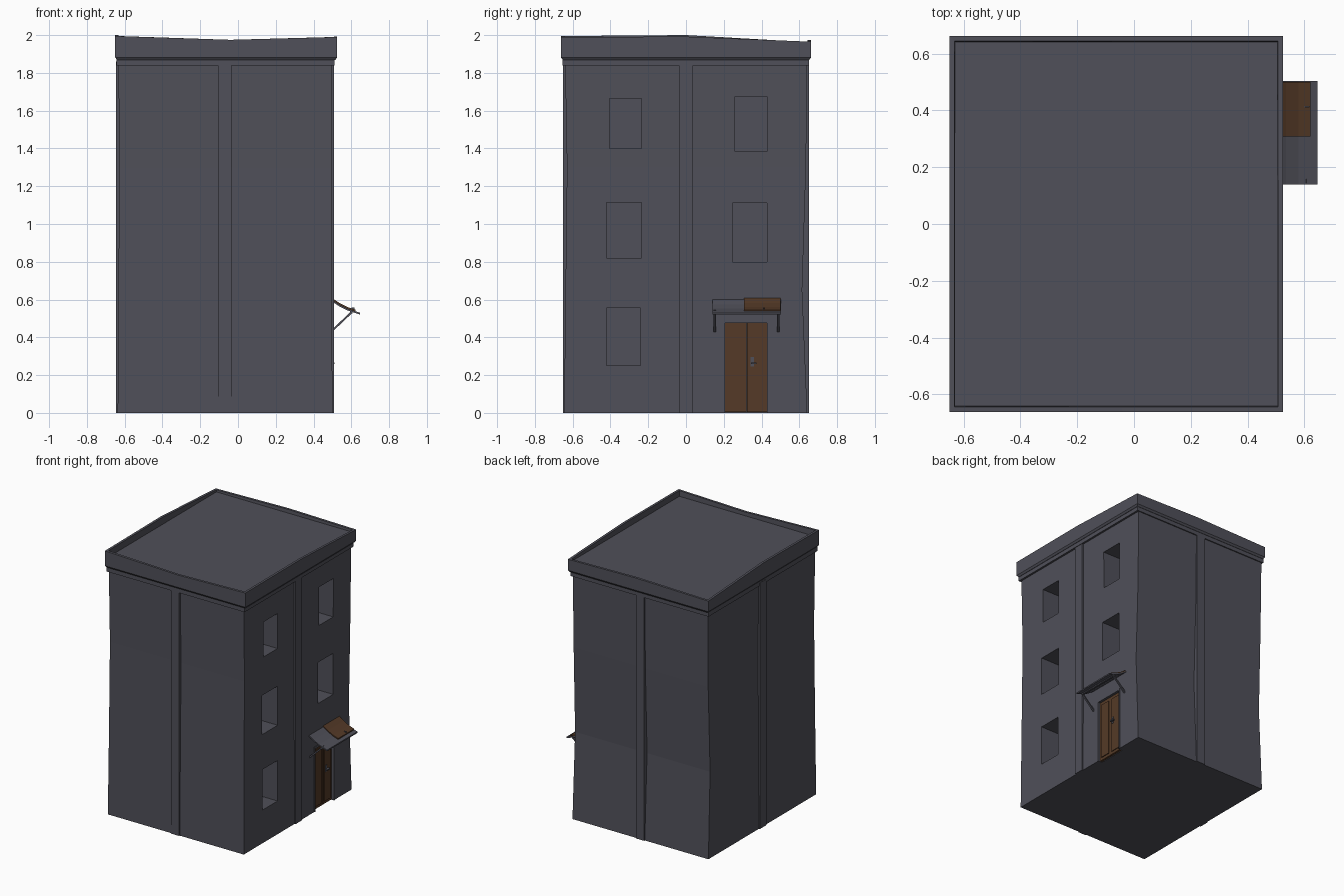
import bpy, bmesh, math
from mathutils import Vector

if "Cube" in bpy.data.objects:
    bpy.data.objects.remove(bpy.data.objects["Cube"])


def material(name, rgb):
    m = bpy.data.materials.new(name)
    m.diffuse_color = (*rgb, 1)
    m.use_nodes = True
    m.node_tree.nodes["Principled BSDF"].inputs["Base Color"].default_value = m.diffuse_color
    return m


GREY = material("slate grey", (0.08, 0.08, 0.1))
BROWN = material("door brown", (0.09, 0.042, 0.02))


def finish(name, bm, mat, fix=True):
    if fix:
        bmesh.ops.recalc_face_normals(bm, faces=bm.faces)
    me = bpy.data.meshes.new(name)
    bm.to_mesh(me)
    bm.free()
    me.materials.append(mat)
    ob = bpy.data.objects.new(name, me)
    bpy.context.collection.objects.link(ob)
    return ob


def box(name, x, y, z, mat=GREY):
    bm = bmesh.new()
    bmesh.ops.create_cube(bm, size=1)
    for v in bm.verts:
        v.co = [r[0] if c < 0 else r[1] for r, c in zip((x, y, z), v.co)]
    return finish(name, bm, mat)


def loft(name, rings, cap=True, mat=GREY):
    bm = bmesh.new()
    loops = [[bm.verts.new(p) for p in r] for r in rings]
    n = len(rings[0])
    for a, b in zip(loops, loops[1:]):
        for i in range(n):
            j = (i + 1) % n
            bm.faces.new((a[i], a[j], b[j], b[i]))
    if cap:
        bm.faces.new(loops[0])
        bm.faces.new(loops[-1])
    return finish(name, bm, mat)


def strip(name, profile, y0, y1, thick, mat=GREY):
    # thin sheet following an x-z profile
    pts = profile + [(x, z - thick) for x, z in reversed(profile)]
    return loft(name, [[(x, y, z) for x, z in pts] for y in (y0, y1)], mat=mat)


# Main walls, slightly uneven: z, front y, back y, left x, right x
levels = [(0, -0.645, 0.642, -0.637, 0.5), (0.65, -0.638, 0.615, -0.632, 0.497),
          (1.3, -0.63, 0.635, -0.63, 0.495), (1.85, -0.64, 0.642, -0.632, 0.497)]
walls = loft("walls", [[(l, f, z), (r, f, z), (r, b, z), (l, b, z)]
                       for z, f, b, l, r in levels])

# Window and doorway recesses: y range, z range, depth
openings = [(-0.405, -0.235, 1.4, 1.665, 0.22), (-0.42, -0.235, 0.82, 1.115, 0.22),
            (-0.42, -0.24, 0.25, 0.555, 0.22), (0.26, 0.43, 1.385, 1.675, 0.22),
            (0.245, 0.428, 0.8, 1.11, 0.22), (0.195, 0.44, -0.05, 0.49, 0.03)]
for y0, y1, z0, z1, d in openings:
    cutter = box("cutter", (0.497 - d, 0.6), (y0, y1), (z0, z1))
    cutter.hide_render = True
    mod = walls.modifiers.new("recess", "BOOLEAN")
    mod.operation, mod.solver, mod.object = "DIFFERENCE", "EXACT", cutter
    bpy.context.view_layer.objects.active = walls
    bpy.ops.object.modifier_apply(modifier="recess")
    bpy.data.objects.remove(cutter)

# Underside quarter below the doorway faces inward
bm = bmesh.new()
bm.from_mesh(walls.data)
for co, no in (((-0.07, 0, 0), (1, 0, 0)), ((0, 0, 0), (0, 1, 0))):
    low = [f for f in bm.faces if max(v.co.z for v in f.verts) < 1e-4]
    geom = low + list({e for f in low for e in f.edges}) + list({v for f in low for v in f.verts})
    bmesh.ops.bisect_plane(bm, geom=geom, plane_co=co, plane_no=no)
for f in bm.faces:
    c = f.calc_center_median()
    if c.z < 1e-4 and c.x > -0.07 and c.y > 0:
        f.normal_flip()
bm.to_mesh(walls.data)
bm.free()

# Pilasters at the middle of each side
box("pilaster_front", (-0.105, -0.035), (-0.652, -0.55), (0, 1.86))
box("pilaster_back", (-0.105, -0.035), (0.55, 0.65), (0, 1.86))
box("pilaster_left", (-0.645, -0.55), (-0.038, 0.038), (0, 1.86))
box("pilaster_right", (0.42, 0.508), (-0.038, 0.038), (0, 1.86))

# Moulding under the parapet
box("neck_moulding", (-0.643, 0.512), (-0.653, 0.65), (1.838, 1.875))


# Parapet with an uneven top and a recessed roof
def ring(inset, z=None):
    xs, ys = (-0.65 + inset, -0.04, 0.525 - inset), (-0.662 + inset, 0, 0.662 - inset)
    tops = [1.995, 1.975, 1.99, 1.992, 1.965, 1.975, 1.962, 2.0]
    order = [(0, 0), (1, 0), (2, 0), (2, 1), (2, 2), (1, 2), (0, 2), (0, 1)]
    return [(xs[i], ys[j], t if z is None else z) for (i, j), t in zip(order, tops)]


loft("parapet_and_roof", [ring(0.01, 1.868), ring(0, 1.882), ring(0), ring(0.018), ring(0.02, 1.948)])

# Door frame, leaves and handle
box("door_frame_top", (0.46, 0.503), (0.195, 0.44), (0.475, 0.49))
for y in (0.195, 0.428):
    box("door_frame_side", (0.46, 0.503), (y, y + 0.012), (0, 0.48))
for y0, y1 in ((0.207, 0.319), (0.322, 0.428)):
    box("door_leaf", (0.46, 0.484), (y0, y1), (0.004, 0.475), BROWN)
    box("door_panel", (0.48, 0.49), (y0 + 0.014, y1 - 0.014), (0.025, 0.45), BROWN)
box("handle_plate", (0.488, 0.494), (0.342, 0.36), (0.245, 0.295))
box("handle_lever", (0.492, 0.51), (0.345, 0.373), (0.258, 0.268))

# Canopy sheet with a brown patch on top
slope = [(0.492, 0.604), (0.535, 0.575), (0.58, 0.552), (0.647, 0.53)]
strip("canopy", slope, 0.14, 0.503, 0.01)
strip("canopy_patch", [(0.492, 0.612), (0.535, 0.583), (0.58, 0.56), (0.622, 0.546)],
      0.308, 0.5, 0.009, BROWN)
box("patch_knob", (0.6, 0.618), (0.411, 0.416), (0.545, 0.558))

# Canopy brackets and rail
for y in (0.145, 0.483):
    strip("bracket", [(0.493, 0.437), (0.607, 0.545)], y, y + 0.013, 0.014)
box("canopy_rail", (0.592, 0.606), (0.145, 0.496), (0.525, 0.537))
